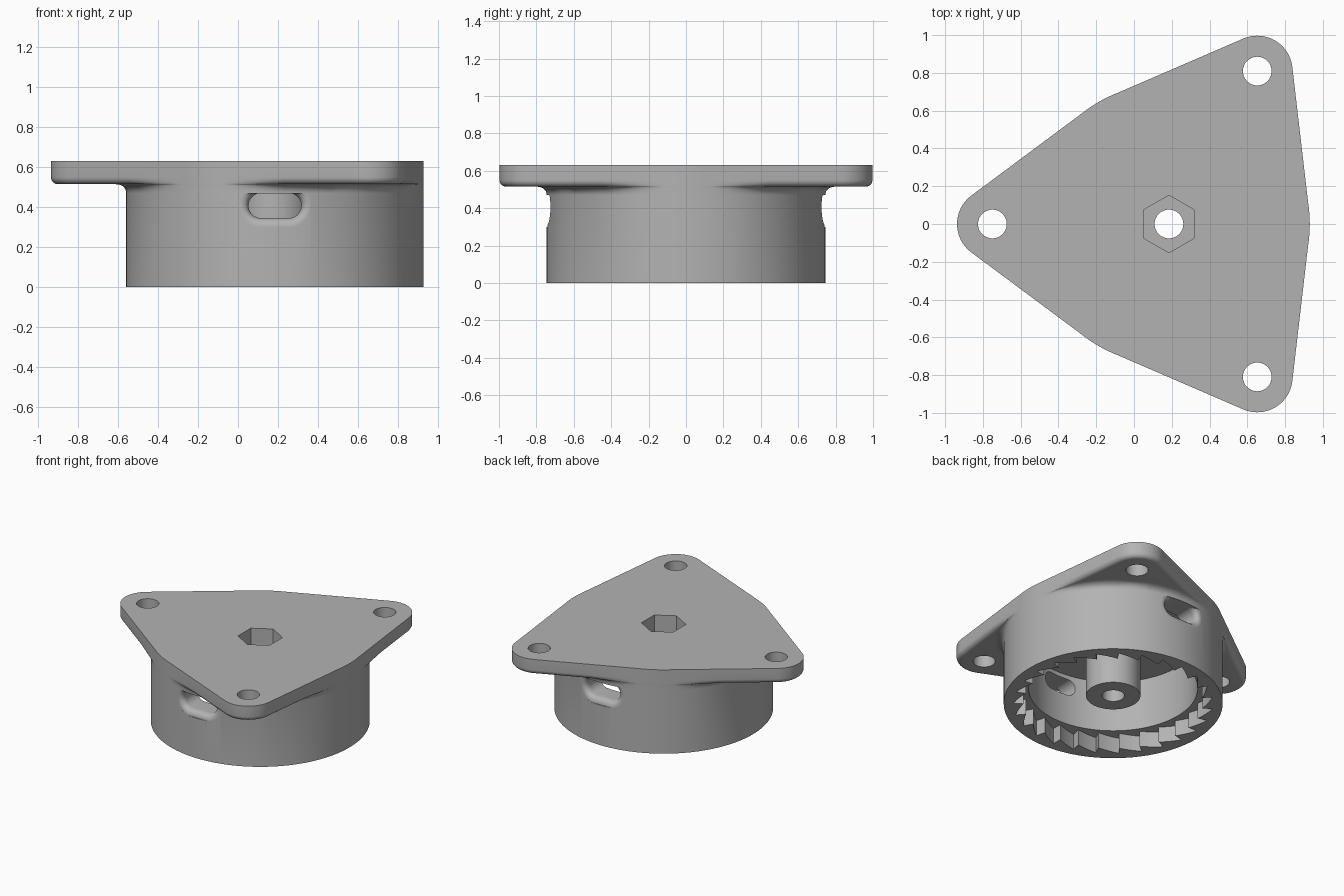
import bpy
import bmesh
from math import sin, cos, pi, sqrt, acos, atan2, asin, radians

old = bpy.data.objects.get("Cube")
if old:
    bpy.data.objects.remove(old, do_unlink=True)

CX = 0.185                      # drum axis
DRUM, HEIGHT = 0.745, 0.63
EAR_DIST, EAR_R, HOLE_R = 0.935, 0.187, 0.076
PLATE_Z, ROUND, FILLET = 0.515, 0.035, 0.045
TEETH, STEPS = 27, 28
COLUMNS = TEETH * STEPS
TANGENT = acos((DRUM - EAR_R) / EAR_DIST)
EAR_SPAN = atan2(EAR_R * sin(TANGENT), EAR_DIST + EAR_R * cos(TANGENT))

grey = bpy.data.materials.new("mid grey")
grey.use_nodes = True
colour = (0.45, 0.45, 0.45, 1)
grey.diffuse_color = colour
grey.node_tree.nodes["Principled BSDF"].inputs["Base Color"].default_value = colour


def make_object(name, bm):
    bmesh.ops.recalc_face_normals(bm, faces=bm.faces)
    mesh = bpy.data.meshes.new(name)
    bm.to_mesh(mesh)
    bm.free()
    mesh.materials.append(grey)
    obj = bpy.data.objects.new(name, mesh)
    bpy.context.collection.objects.link(obj)
    return obj


def loft(bm, rings, closed):
    """Skin equal rings of points; close the loop of rings or cap its ends."""
    loops = [[bm.verts.new(p) for p in ring] for ring in rings]
    pairs = list(zip(loops, loops[1:]))
    if closed:
        pairs.append((loops[-1], loops[0]))
    else:
        bm.faces.new(loops[0])
        bm.faces.new(loops[-1])
    for a, b in pairs:
        for i in range(len(a)):
            j = (i + 1) % len(a)
            bm.faces.new((a[i], a[j], b[j], b[i]))


def outline(theta):
    """Plate radius, and cosine between its edge normal and the radius."""
    phi = abs((theta + pi / 3) % (2 * pi / 3) - pi / 3)
    phi = abs(phi - pi / 3)     # ears lie at 60, 180 and 300 degrees
    if phi >= TANGENT:
        return DRUM, 1
    if phi >= EAR_SPAN:
        c = cos(TANGENT - phi)
        return DRUM / c, c
    s = EAR_DIST * sin(phi)
    reach = sqrt(EAR_R ** 2 - s ** 2)
    return EAR_DIST * cos(phi) + reach, reach / EAR_R


def section(i):
    """Radial section of the body at one column."""
    theta = 2 * pi * i / COLUMNS
    edge, c = outline(theta)
    edge = max(edge, DRUM + 0.0005)
    fit = min(1, (edge - DRUM) / ((ROUND + FILLET) / c))
    rw, fw = ROUND / c * fit, FILLET / c * fit
    tooth = 0.68 - 0.07 * (i % STEPS) / (STEPS - 1)
    quarter = [k * pi / 12 for k in range(7)]
    pts = [(HOLE_R, HEIGHT), (edge, HEIGHT)]
    pts += [(edge - rw * (1 - cos(a)), PLATE_Z + ROUND * (1 - sin(a))) for a in quarter]
    pts += [(DRUM + fw * (1 - sin(a)), PLATE_Z - FILLET * (1 - cos(a))) for a in quarter]
    pts += [(DRUM, 0), (tooth, 0), (tooth, 0.117), (0.575, 0.117), (0.575, 0.5),
            (0.185, 0.5), (0.185, 0.06), (HOLE_R, 0.06)]
    return [(CX + r * cos(theta), r * sin(theta), z) for r, z in pts]


# Body: drum, three-eared plate, ratchet ring and hub in one skin
bm = bmesh.new()
loft(bm, [section(i) for i in range(COLUMNS)], True)
body = make_object("ratchet_housing", bm)


def prism(name, x, y, radius, z0, z1, sides, turn=0.0):
    ring = [(x + radius * cos(2 * pi * k / sides + turn),
             y + radius * sin(2 * pi * k / sides + turn)) for k in range(sides)]
    bm = bmesh.new()
    loft(bm, [[(px, py, z) for px, py in ring] for z in (z0, z1)], False)
    return make_object(name, bm)


def slot(name, side):
    """Oblong window cutter that flares at the drum surface."""
    flare = 0.045
    stages = [(0.45, 0)]
    for k in range(9):
        a = k * pi / 16
        stages.append((DRUM - flare + flare * sin(a), flare * (1 - cos(a))))
    stages.append((DRUM + 0.015, flare + 0.002))
    rings = []
    for rho, grow in stages:
        ring = []
        for k in range(32):
            a = 2 * pi * (k + 0.5) / 32
            x = (0.07 if cos(a) > 0 else -0.07) + (0.0625 + grow) * cos(a)
            z = min(0.4075 + (0.0625 + grow) * sin(a), 0.4695)
            ring.append((CX + x, side * sqrt(rho * rho - x * x), z))
        rings.append(ring)
    bm = bmesh.new()
    loft(bm, rings, False)
    bmesh.ops.triangulate(bm, faces=bm.faces)
    return make_object(name, bm)


# Cutters: ear holes, hexagonal socket, side windows
cutters = [prism("ear_hole_cutter", CX + EAR_DIST * cos(a), EAR_DIST * sin(a),
                 HOLE_R, 0.4, 0.8, 48) for a in (pi / 3, pi, -pi / 3)]
cutters.append(prism("hex_socket_cutter", CX, 0, 0.152, 0.35, 0.8, 6, pi / 6))
cutters += [slot("window_cutter", s) for s in (-1, 1)]

bpy.context.view_layer.objects.active = body
for cutter in cutters:
    mod = body.modifiers.new("cut", 'BOOLEAN')
    mod.operation = 'DIFFERENCE'
    mod.solver = 'EXACT'
    mod.object = cutter
    bpy.ops.object.modifier_apply(modifier=mod.name)
    bpy.data.objects.remove(cutter, do_unlink=True)

bpy.ops.object.select_all(action='DESELECT')
body.select_set(True)
bpy.ops.object.shade_smooth_by_angle(angle=radians(28))
